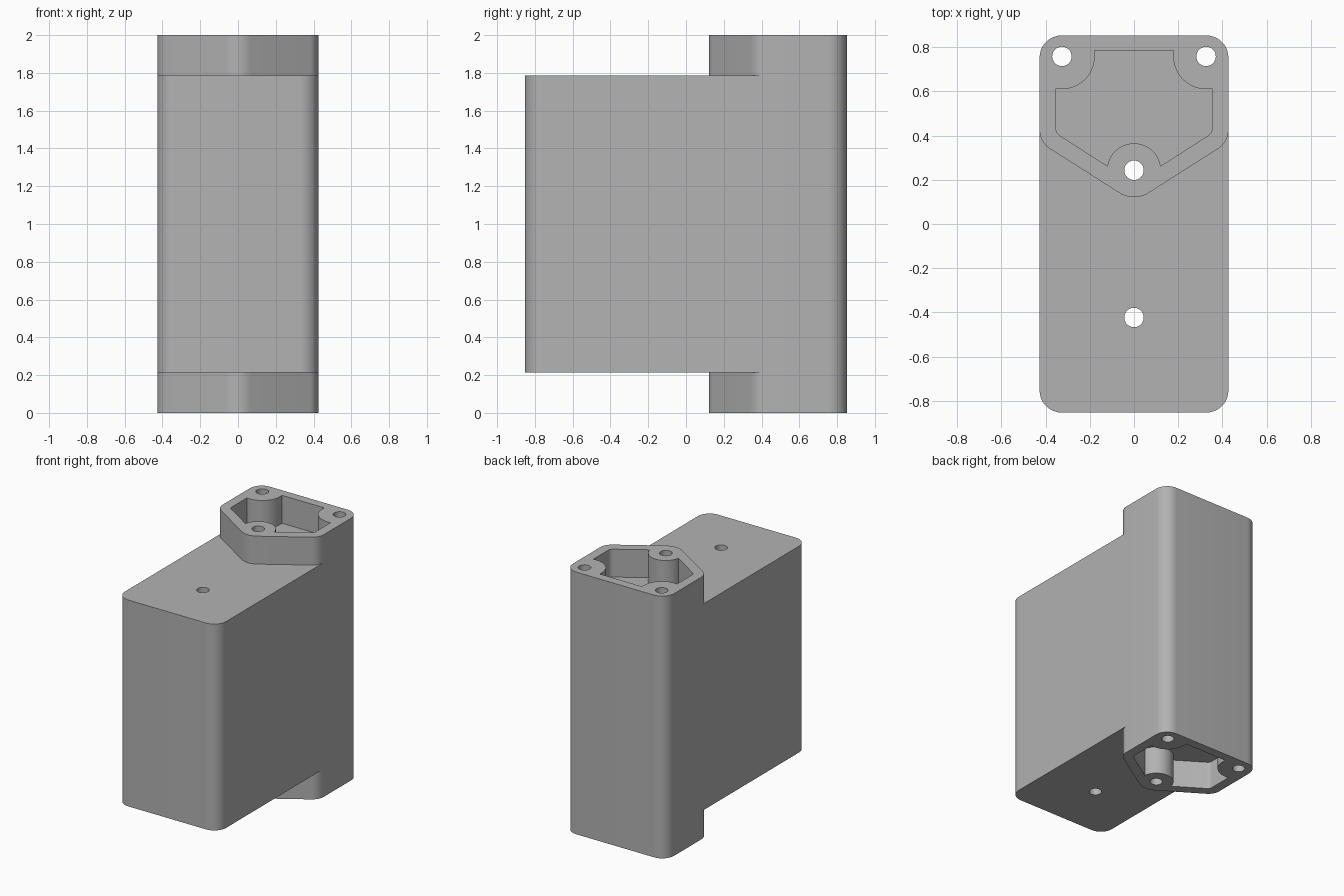
import bpy
import bmesh
from math import sin, cos, radians

cube = bpy.data.objects.get("Cube")
if cube:
    bpy.data.objects.remove(cube)

HEIGHT, STEP = 2.0, 0.213          # full height, height of each end housing
HALF_X, HALF_Y, CORNER = 0.427, 0.853, 0.1
TILT = 32.5                        # slope of the housing's pointed front
NOSE = (0, 0.243)                  # centre of the rounded point
SCREW = (0.326, 0.758)             # rear screw hole on the left side
HOLE = 0.044

grey = bpy.data.materials.new("plain grey")
grey.use_nodes = True
grey.diffuse_color = (0.45, 0.45, 0.45, 1)
grey.node_tree.nodes["Principled BSDF"].inputs["Base Color"].default_value = grey.diffuse_color


def arc(centre, radius, start, end, steps=12):
    """Points along an arc, angles in degrees."""
    angles = [radians(start + (end - start) * i / steps) for i in range(steps + 1)]
    return [(centre[0] + radius * cos(a), centre[1] + radius * sin(a)) for a in angles]


def mirrored(half):
    """Close a left-hand outline with its mirror image."""
    return half + [(-x, y) for x, y in reversed(half) if abs(x) > 1e-5]


def prism(name, outline, low, high):
    """Extrude an outline between two heights."""
    bm = bmesh.new()
    face = bm.faces.new([bm.verts.new((x, y, low)) for x, y in outline])
    top = bmesh.ops.extrude_face_region(bm, geom=[face])["geom"]
    for v in top:
        if isinstance(v, bmesh.types.BMVert):
            v.co.z = high
    bmesh.ops.recalc_face_normals(bm, faces=bm.faces)
    mesh = bpy.data.meshes.new(name)
    bm.to_mesh(mesh)
    bm.free()
    mesh.materials.append(grey)
    obj = bpy.data.objects.new(name, mesh)
    bpy.context.collection.objects.link(obj)
    return obj


# Body block with rounded upright corners
cx, cy = HALF_X - CORNER, HALF_Y - CORNER
housing = prism("housing", mirrored(
    arc((cx, -cy), CORNER, -90, 0) + arc((cx, cy), CORNER, 0, 90)), 0, HEIGHT)

# Space in front of each pointed end housing
notch = mirrored(
    arc(NOSE, 0.122, -90, -90 + TILT, 6)
    + arc((cx, 0.425), CORNER, -90 + TILT, 0)
    + [(0.7, 0.425), (0.7, -1)])

# Pocket outline, stepping around the three screw bosses
pocket = mirrored(
    arc(NOSE, 0.122, 90, 9)
    + arc((0.313, 0.433), 0.04, -90 + TILT, 0, 6)
    + arc(SCREW, 0.148, -79.5, -180, 16)
    + [(SCREW[0] - 0.148, 0.785)])

cutters = []
for low, high in ((-0.1, STEP), (HEIGHT - STEP, HEIGHT + 0.1)):
    cutters.append(prism("notch_cutter", notch, low, high))
    cutters.append(prism("pocket_cutter", pocket, low, high))

# Screw holes through the whole height
for centre in (SCREW, (-SCREW[0], SCREW[1]), NOSE, (0, -0.423)):
    cutters.append(prism("hole_cutter", arc(centre, HOLE, 0, 360, 32)[:-1], -0.2, HEIGHT + 0.2))

bpy.ops.object.select_all(action="DESELECT")
bpy.context.view_layer.objects.active = housing
housing.select_set(True)
for cutter in cutters:
    cutter.hide_render = True
    cut = housing.modifiers.new("cut", "BOOLEAN")
    cut.operation, cut.solver, cut.object = "DIFFERENCE", "EXACT", cutter
    bpy.ops.object.modifier_apply(modifier=cut.name)
    bpy.data.objects.remove(cutter)

bpy.ops.object.shade_smooth_by_angle(angle=radians(25))
